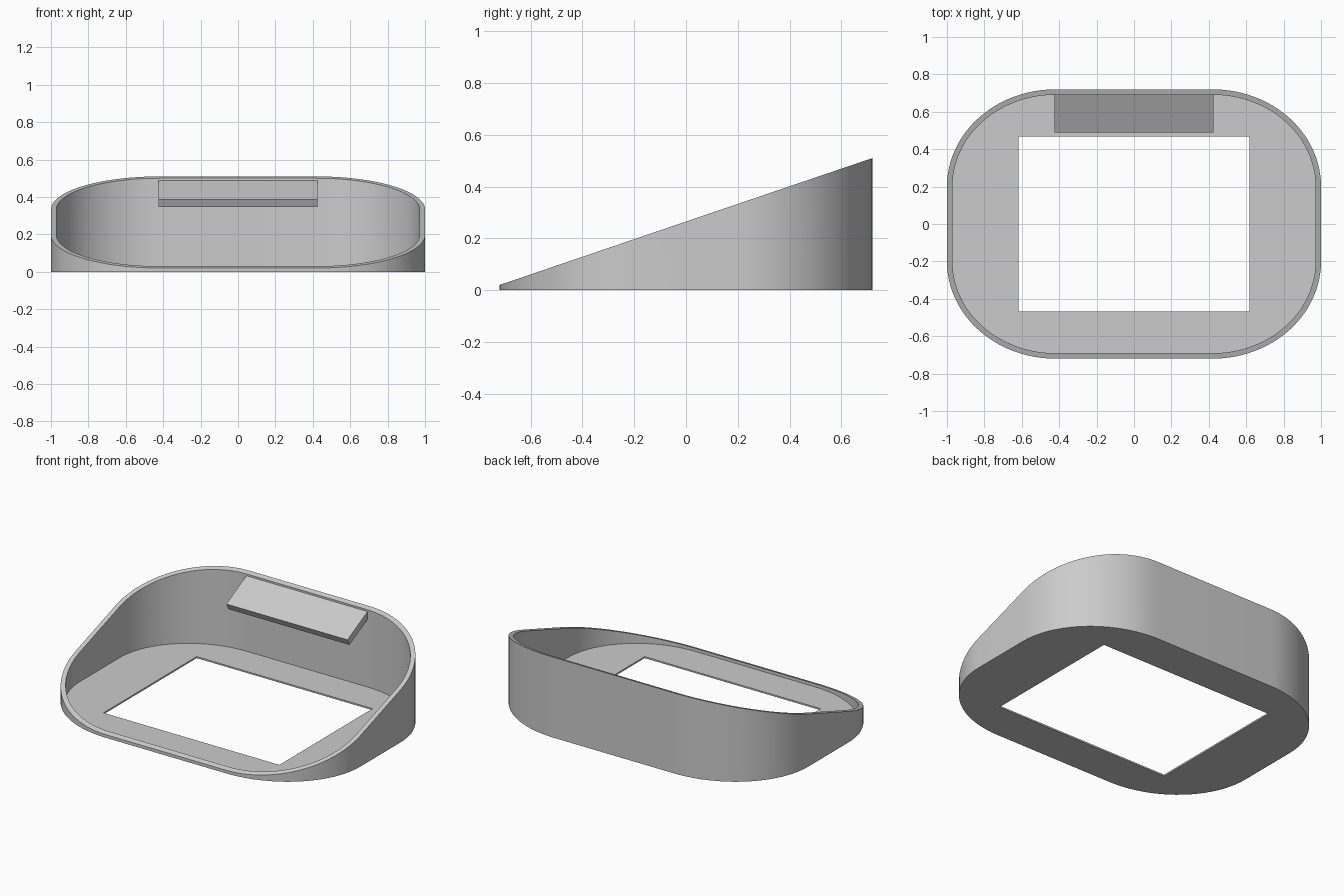
import bpy
import bmesh
from math import sin, cos, pi, atan2
from mathutils import Matrix, Vector

cube = bpy.data.objects.get("Cube")
if cube:
    bpy.data.objects.remove(cube, do_unlink=True)

HALF_X, HALF_Y = 1.0, 0.72          # outer half sizes
FLAT_X, FLAT_Y = 0.42, 0.20         # half lengths of the straight sides
WALL, FLOOR = 0.029, 0.01
HOLE_X, HOLE_Y = 0.617, 0.467
FRONT_Z, BACK_Z = 0.02, 0.51
STEPS = 24                          # segments per rounded corner
QUADRANTS = [(1, 1), (-1, 1), (-1, -1), (1, -1)]

grey = bpy.data.materials.new("plain grey")
grey.use_nodes = True
grey.diffuse_color = (0.6, 0.6, 0.6, 1)
grey.node_tree.nodes["Principled BSDF"].inputs["Base Color"].default_value = (0.6, 0.6, 0.6, 1)


def finish(name, bm):
    bmesh.ops.recalc_face_normals(bm, faces=bm.faces)
    mesh = bpy.data.meshes.new(name)
    bm.to_mesh(mesh)
    bm.free()
    mesh.materials.append(grey)
    obj = bpy.data.objects.new(name, mesh)
    bpy.context.collection.objects.link(obj)
    return obj


def rim_height(y):
    return FRONT_Z + (BACK_Z - FRONT_Z) * (y + HALF_Y) / (2 * HALF_Y)


def outline(bm, inset, height):
    """Ring with straight sides and elliptical corners."""
    ring = []
    rx, ry = HALF_X - FLAT_X - inset, HALF_Y - FLAT_Y - inset
    for q, (sx, sy) in enumerate(QUADRANTS):
        for i in range(STEPS + 1):
            a = (q + i / STEPS) * pi / 2
            x, y = sx * FLAT_X + rx * cos(a), sy * FLAT_Y + ry * sin(a)
            ring.append(bm.verts.new((x, y, height(y))))
    return ring


def hole(bm, z):
    """Rectangle whose corners repeat to match the outline rings."""
    corners = [bm.verts.new((sx * HOLE_X, sy * HOLE_Y, z)) for sx, sy in QUADRANTS]
    return [c for c in corners for _ in range(STEPS + 1)]


def bridge(bm, a, b):
    for i in range(len(a)):
        j = (i + 1) % len(a)
        verts = list(dict.fromkeys((a[i], a[j], b[j], b[i])))
        if len(verts) > 2:
            bm.faces.new(verts)


# Sloped tray: outer wall, rim, inner wall, floor with opening, underside
bm = bmesh.new()
rings = [
    outline(bm, 0, lambda y: 0),
    outline(bm, 0, rim_height),
    outline(bm, WALL, rim_height),
    outline(bm, WALL, lambda y: FLOOR),
    hole(bm, FLOOR),
    hole(bm, 0),
]
for k, ring in enumerate(rings):
    bridge(bm, ring, rings[(k + 1) % len(rings)])
tray = finish("sloped_tray", bm)
bpy.ops.object.select_all(action='DESELECT')
tray.select_set(True)
bpy.context.view_layer.objects.active = tray
bpy.ops.object.shade_smooth_by_angle(angle=pi / 6)

# Tilted shelf set into the back wall, placed by its upper front edge
LENGTH, THICK = 0.235, 0.045
bm = bmesh.new()
bmesh.ops.create_cube(bm, size=1)
place = (Matrix.Translation(Vector((0, 0.49, 0.386)))
         @ Matrix.Rotation(atan2(0.51, 1), 4, 'X')
         @ Matrix.Translation(Vector((0, LENGTH / 2, -THICK / 2)))
         @ Matrix.Diagonal((0.85, LENGTH, THICK, 1)))
bmesh.ops.transform(bm, matrix=place, verts=bm.verts)
finish("back_shelf", bm)
